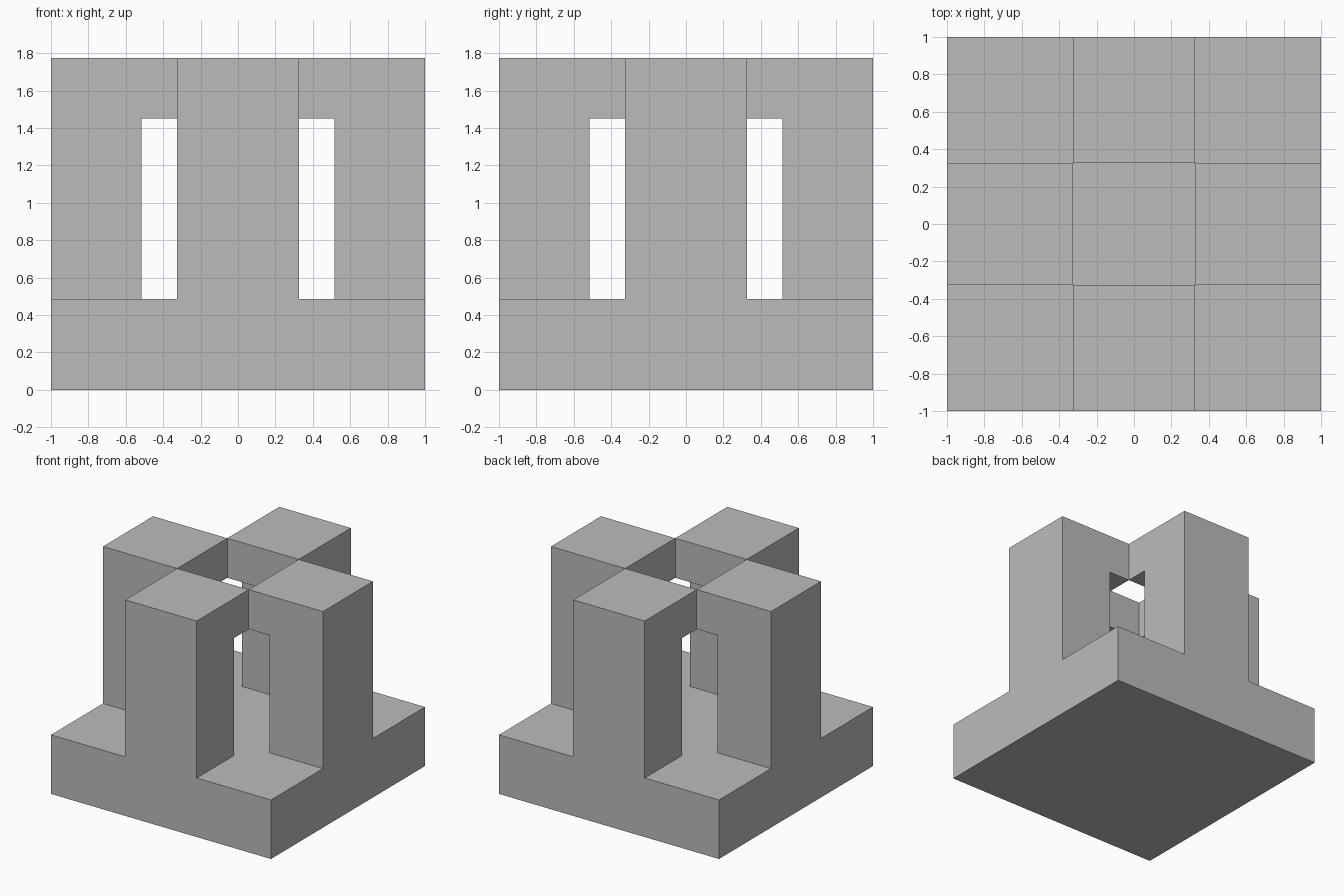
import bpy
import bmesh
from math import pi
from mathutils import Matrix

cube = bpy.data.objects.get("Cube")
if cube:
    bpy.data.objects.remove(cube, do_unlink=True)

HALF = 1.0      # half width of the base
BASE_Z = 0.485  # top of the base
LINTEL_Z = 1.45 # underside of the overhang
TOP_Z = 1.775
ARM = 0.325     # half width of an arm, and half width of the open middle
POST = 0.515    # inner face of a post

grey = bpy.data.materials.new("plain_grey")
grey.use_nodes = True
colour = (0.5, 0.5, 0.5, 1)
grey.diffuse_color = colour
grey.node_tree.nodes["Principled BSDF"].inputs["Base Color"].default_value = colour


def extrude_profile(name, profile, half_width, angle=0.0):
    """Extrude an (outward, height) profile across its width and turn it about z."""
    bm = bmesh.new()
    face = bm.faces.new([bm.verts.new((-half_width, -out, z)) for out, z in profile])
    moved = bmesh.ops.extrude_face_region(bm, geom=[face])["geom"]
    bmesh.ops.translate(bm, vec=(2 * half_width, 0, 0),
                        verts=[v for v in moved if isinstance(v, bmesh.types.BMVert)])
    bmesh.ops.rotate(bm, matrix=Matrix.Rotation(angle, 3, "Z"), verts=bm.verts)
    bmesh.ops.recalc_face_normals(bm, faces=bm.faces)
    mesh = bpy.data.meshes.new(name)
    bm.to_mesh(mesh)
    bm.free()
    mesh.materials.append(grey)
    obj = bpy.data.objects.new(name, mesh)
    bpy.context.collection.objects.link(obj)
    return obj


# Square base slab
extrude_profile("base", [(-HALF, 0), (HALF, 0), (HALF, BASE_Z), (-HALF, BASE_Z)], HALF)

# Four posts with an overhang toward the open middle
arm_profile = [(HALF, BASE_Z), (HALF, TOP_Z), (ARM, TOP_Z),
               (ARM, LINTEL_Z), (POST, LINTEL_Z), (POST, BASE_Z)]
for i, side in enumerate(("front", "left", "back", "right")):
    extrude_profile(side + "_post", arm_profile, ARM, i * pi / 2)
